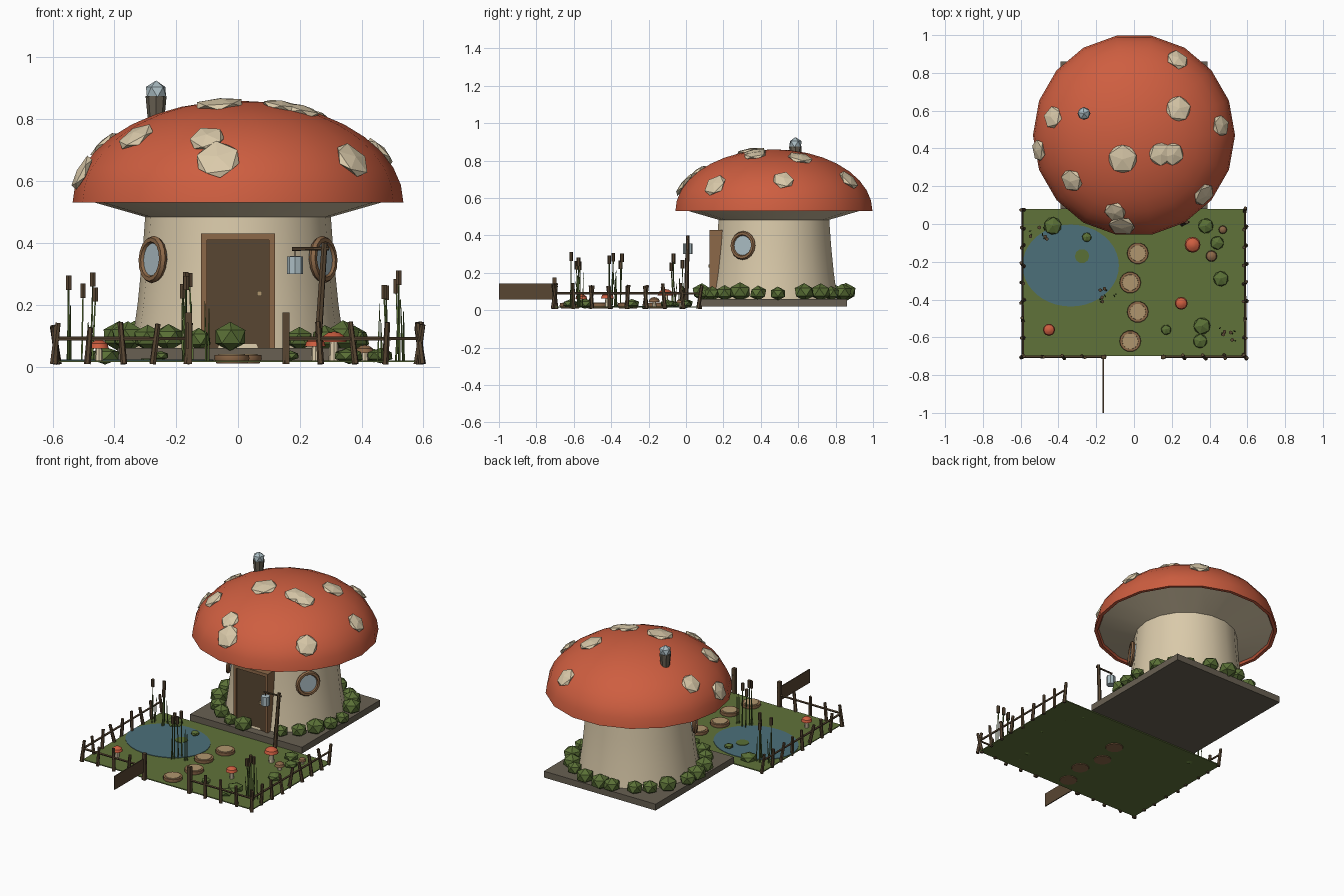
import bpy, bmesh, math, random
from mathutils import Vector, Matrix

if "Cube" in bpy.data.objects:
    bpy.data.objects.remove(bpy.data.objects["Cube"])
random.seed(4)


def srgb(r, g, b):
    return tuple(((c / 255 + 0.055) / 1.055) ** 2.4 for c in (r, g, b)) + (1,)


def mat(name, *rgb):
    m = bpy.data.materials.new(name)
    m.diffuse_color = srgb(*rgb)
    m.use_nodes = True
    m.node_tree.nodes["Principled BSDF"].inputs["Base Color"].default_value = m.diffuse_color
    return m


RED = mat("cap red", 206, 94, 64)
CREAM = mat("cream", 218, 202, 170)
STONE = mat("grey stone", 104, 96, 82)
WOOD = mat("warm wood", 140, 104, 72)
DARK = mat("dark wood", 88, 70, 50)
LEAF = mat("leaf green", 90, 112, 54)
GRASS = mat("grass green", 96, 114, 58)
WATER = mat("pond blue", 76, 112, 122)
GLASS = mat("pale glass", 172, 190, 196)
TAN = mat("tan stone", 176, 150, 110)

CY = 0.47                       # house centre on y
CAP_R, CAP_Z, CAP_H = 0.535, 0.53, 0.33


def finish(name, bm, m, smooth=None):
    bmesh.ops.recalc_face_normals(bm, faces=bm.faces)
    me = bpy.data.meshes.new(name)
    bm.to_mesh(me)
    bm.free()
    me.materials.append(m)
    ob = bpy.data.objects.new(name, me)
    bpy.context.collection.objects.link(ob)
    if smooth:
        bpy.ops.object.select_all(action='DESELECT')
        ob.select_set(True)
        bpy.context.view_layer.objects.active = ob
        bpy.ops.object.shade_smooth_by_angle(angle=math.radians(smooth))
    return ob


def lathe(name, prof, m, loc, n=18, smooth=35, sx=1, sy=1):
    """Revolve (radius, z) points about z; zero radius closes to a point."""
    bm = bmesh.new()
    rings = []
    for r, z in prof:
        k = n if r > 1e-5 else 1
        rings.append([bm.verts.new((loc[0] + sx * r * math.cos(2 * math.pi * i / n),
                                    loc[1] + sy * r * math.sin(2 * math.pi * i / n),
                                    loc[2] + z)) for i in range(k)])
    for a, b in zip(rings, rings[1:]):
        for i in range(n):
            q = [a[i % len(a)], a[(i + 1) % len(a)], b[(i + 1) % len(b)], b[i % len(b)]]
            bm.faces.new(list(dict.fromkeys(q)))
    return finish(name, bm, m, smooth)


def box(name, lo, hi, m):
    lo, hi = Vector(lo), Vector(hi)
    bm = bmesh.new()
    bmesh.ops.create_cube(bm, size=1, matrix=Matrix.Translation((lo + hi) / 2)
                          @ Matrix.Diagonal((*(hi - lo), 1)))
    return finish(name, bm, m)


def rods(name, segs, m, n=6):
    """Tapered round bars: (start, end, start radius, end radius)."""
    bm = bmesh.new()
    for a, b, r1, r2 in segs:
        a, b = Vector(a), Vector(b)
        d = b - a
        bmesh.ops.create_cone(bm, cap_ends=True, segments=n, radius1=r1, radius2=r2, depth=d.length,
                              matrix=Matrix.Translation((a + b) / 2)
                              @ d.to_track_quat('Z', 'Y').to_matrix().to_4x4())
    return finish(name, bm, m)


def blobs(name, items, m):
    """Faceted balls: (centre, scale, up direction)."""
    bm = bmesh.new()
    for c, s, up in items:
        rot = Vector(up).to_track_quat('Z', 'Y').to_matrix().to_4x4()
        spin = Matrix.Rotation(random.uniform(0, 6.28), 4, 'Z')
        bmesh.ops.create_icosphere(bm, subdivisions=1, radius=1, matrix=Matrix.Translation(c)
                                   @ rot @ Matrix.Diagonal((*s, 1)) @ spin)
    return finish(name, bm, m)


# mushroom cap: domed shell with a thin rim
dome = [(CAP_R * math.cos(t), CAP_Z + CAP_H * math.sin(t))
        for t in [math.pi / 2 * i / 9 for i in range(10)]]
dome[-1] = (0, CAP_Z + CAP_H)
lathe("cap", [(0.495, 0.565), (0.515, CAP_Z)] + dome, RED, (0, CY, 0))
lathe("gills", [(0.515, 0.545), (0.27, 0.475)], CREAM, (0, CY, 0))
lathe("stem", [(0, 0.06), (0.345, 0.06), (0.325, 0.2), (0.31, 0.35), (0.3, 0.49)], CREAM, (0, CY, 0))
box("house_base", (-0.39, 0.08, 0.02), (0.39, 0.86, 0.06), STONE)

# cap spots follow the dome surface
spots = []
for x, y, s in [(.23, .87, .065), (.235, .61, .075), (.46, .52, .062), (-.43, .565, .064),
                (-.505, .39, .065), (-.33, .23, .067), (-.06, .345, .085), (.14, .37, .068),
                (.205, .37, .066), (.37, .155, .07), (-.1, .065, .062), (-.065, -.01, .078)]:
    dx, dy = x, y - CY
    q = math.sqrt(max(0.02, 1 - (dx * dx + dy * dy) / CAP_R ** 2))
    up = (dx / CAP_R ** 2, dy / CAP_R ** 2, q / CAP_H)
    spots.append(((x, y, CAP_Z + CAP_H * q), (s, s, 0.018), up))
blobs("cap_spots", spots, CREAM)

# chimney
lathe("chimney", [(0, 0.78), (0.025, 0.78), (0.034, 0.875), (0, 0.875)], STONE, (-.265, .585, 0), n=8)
blobs("chimney_glass", [((-.265, .585, .888), (.037, .037, .037), (0, 0, 1))], GLASS)

# door with frame and knob
box("door", (-.1, .132, .06), (.1, .2, .41), DARK)
for x0, x1, z0, z1 in [(-.12, -.1, .06, .43), (.1, .12, .06, .43), (-.1, .1, .41, .43)]:
    box("door_frame", (x0, .125, z0), (x1, .21, z1), WOOD)
box("door_knob", (.061, .12, .228), (.077, .135, .244), TAN)

# round windows on both sides of the stem
for side in (-1, 1):
    d = Vector((side * math.cos(math.radians(31)), -math.sin(math.radians(31)), 0.05)).normalized()
    p = Vector((0, CY, .33)) + d * 0.322
    M = Matrix.Translation(p) @ d.to_track_quat('Z', 'Y').to_matrix().to_4x4()
    ring = lathe("window_ring", [(.064 + .013 * math.cos(a), .013 * math.sin(a))
                                 for a in [math.pi / 3 * i for i in range(7)]], WOOD, (0, 0, 0), n=16)
    pane = lathe("window_pane", [(0, -.02), (.06, -.02), (.06, .003), (0, .003)], GLASS, (0, 0, 0), n=16)
    ring.matrix_world = pane.matrix_world = M

# hedge around the stem
hedge = []
for i in range(22):
    a = 2 * math.pi * (i + random.uniform(-.2, .2)) / 22 + 0.1
    r = random.uniform(.04, .06)
    if 0.02 < .39 * math.cos(a) < .1 and math.sin(a) < 0:
        continue
    hedge.append(((.385 * math.cos(a), CY + .385 * math.sin(a), .06 + r * .65), (r, r, r * .85), (0, 0, 1)))
blobs("hedge", hedge, LEAF)

# garden ground, pond and lily pad
box("lawn", (-.59, -.7, .014), (.59, .08, .02), GRASS)
lathe("pond", [(.255, .019), (.255, .023), (0, .023)], WATER, (-.335, -.22, 0), n=40, sy=.85)
lathe("lily_pad", [(.038, .022), (.038, .026), (0, .026)], LEAF, (-.275, -.17, 0), n=10)
for i, x in enumerate((.02, -.02, .02, -.02)):
    loc = (x, -.155 - .155 * i, 0)
    lathe("stepping_stone", [(0, .01), (.05, .01), (.057, .025), (.055, .038), (0, .038)], WOOD, loc, n=14)
    lathe("stone_top", [(.043, .037), (.042, .041), (0, .041)], TAN, loc, n=14)

# low garden bushes and pebbles
blobs("garden_bushes", [((x, y, .035), (r, r, r * .55), (0, 0, 1)) for x, y, r in
      [(-.43, -.01, .052), (-.25, -.07, .028), (.38, -.01, .045), (.44, -.1, .04), (.46, -.29, .045),
       (.17, -.56, .03), (.36, -.54, .05), (.35, -.62, .042)]], LEAF)

# little mushrooms: red ones and two brown ones
for x, y, r, h, m in [(.31, -.11, .042, .085, RED), (.25, -.42, .034, .07, RED), (-.45, -.56, .032, .065, RED),
                      (.41, -.17, .03, .05, WOOD), (.47, -.03, .022, .045, WOOD)]:
    lathe("toadstool_stem", [(.42 * r, .015), (.32 * r, h)], CREAM, (x, y, 0), n=8)
    lathe("toadstool_cap", [(0, h - .006), (r, h - .006), (.85 * r, h + .3 * r), (.45 * r, h + .58 * r),
                            (0, h + .68 * r)], m, (x, y, 0), n=12)

# fence with slightly crooked posts
posts, rails = [], []
for a, b in [((-.59, -.7), (-.59, .075)), ((.588, -.7), (.588, .075)),
             ((-.59, -.703), (-.16, -.703)), ((.155, -.703), (.588, -.703))]:
    a, b = Vector(a), Vector(b)
    n = round((b - a).length / .1)
    for i in range(n + 1):
        p = a.lerp(b, i / n)
        j = [random.uniform(-.01, .01) for _ in range(3)]
        posts.append(((p.x - j[0], p.y - j[1], .008), (p.x + j[0], p.y + j[1], .135 + j[2]), .011, .009))
    rails.append(((*a, .09), (*b, .09), .007, .006))
rods("fence_posts", posts, DARK)
rods("fence_rails", rails, DARK, n=5)
for x in (-.16, .155):
    box("gate_post", (x - .011, -.715, .008), (x + .011, -.693, .175), DARK)
box("open_gate", (-.166, -1, .057), (-.16, -.71, .142), DARK)

# cattail clumps
stalks, heads = [], []
for cx, cy in [(-.51, -.045), (-.14, -.38), (.495, -.59)]:
    for i in range(9):
        x, y = cx + random.uniform(-.045, .045), cy + random.uniform(-.04, .04)
        h = random.uniform(.22, .28) if i < 4 else random.uniform(.12, .22)
        tip = Vector((x + random.uniform(-.012, .012), y + random.uniform(-.012, .012), h))
        stalks.append(((x, y, .015), tip, .004, .003 if i < 4 else .0015))
        if i < 4:
            heads.append((tip - Vector((0, 0, .01)), tip + Vector((0, 0, .036)), .01, .01))
rods("cattail_stalks", stalks, LEAF, n=4)
rods("cattail_heads", heads, DARK)

# leaning lamp post with hanging lantern
rods("lamp_post", [((.255, .0, .015), (.28, .01, .4), .013, .01), ((.295, .01, .382), (.175, .01, .38), .006, .006),
                   ((.185, .01, .38), (.185, .01, .35), .002, .002)], DARK)
lathe("lantern", [(0, .3), (.026, .3), (.026, .356), (0, .358)], GLASS, (.185, .01, 0), n=8)
